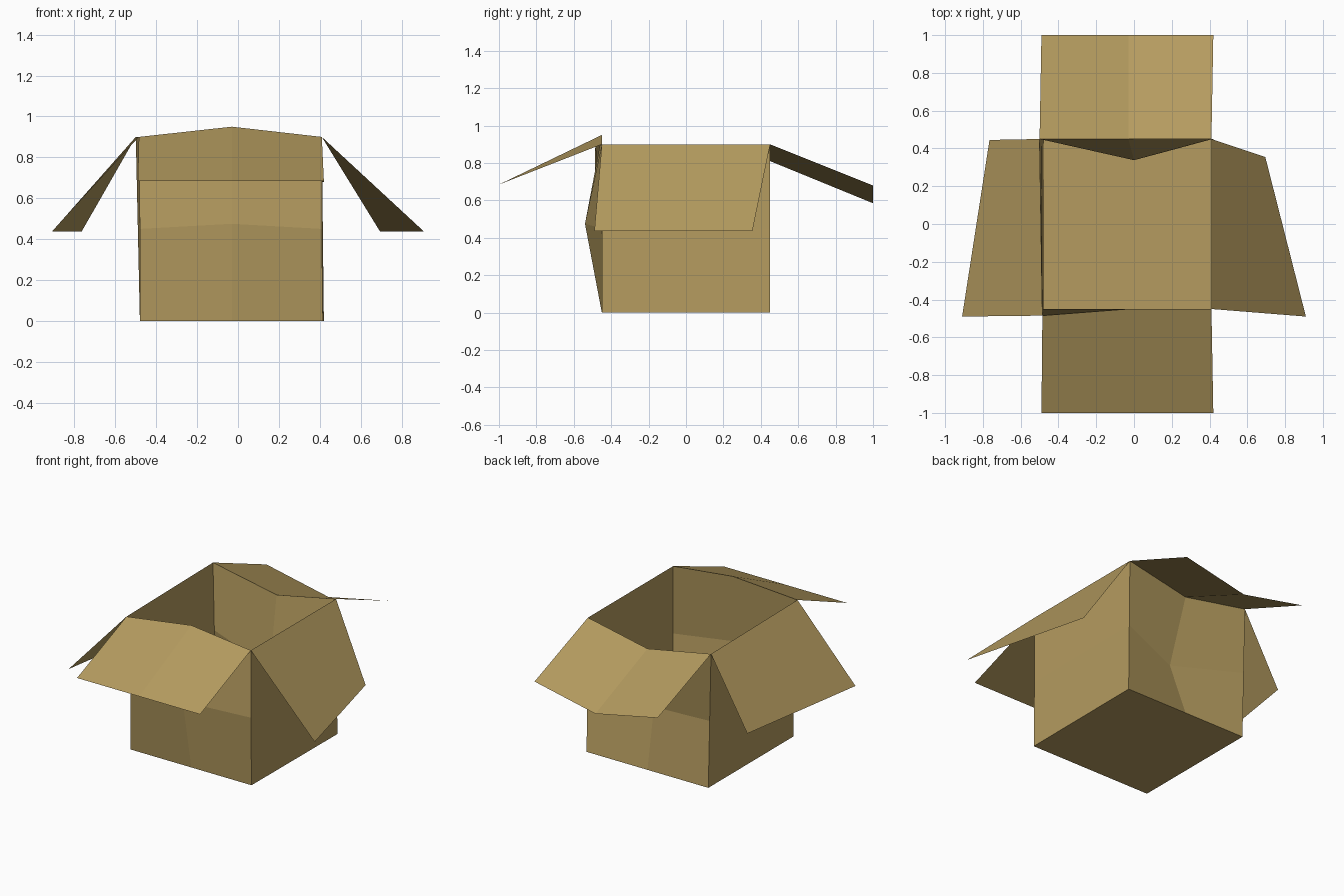
import bpy, bmesh

if "Cube" in bpy.data.objects:
    bpy.data.objects.remove(bpy.data.objects["Cube"])

card = bpy.data.materials.new("tan cardboard")
card.diffuse_color = (0.46, 0.33, 0.115, 1)
card.use_nodes = True
card.node_tree.nodes["Principled BSDF"].inputs["Base Color"].default_value = card.diffuse_color


def sheet(name, rows):
    """Flat-shaded sheet: a grid of faces through rows of points."""
    bm = bmesh.new()
    grid = [[bm.verts.new(p) for p in row] for row in rows]
    for low, high in zip(grid, grid[1:]):
        for i in range(len(low) - 1):
            bm.faces.new((low[i], low[i + 1], high[i + 1], high[i]))
    me = bpy.data.meshes.new(name)
    bm.to_mesh(me)
    bm.free()
    me.materials.append(card)
    ob = bpy.data.objects.new(name, me)
    bpy.context.collection.objects.link(ob)


# corner posts: bottom, middle and top point of each
front_left = [(-0.48, -0.45, 0), (-0.48, -0.45, 0.45), (-0.485, -0.485, 0.9)]
front_right = [(0.415, -0.45, 0), (0.41, -0.45, 0.45), (0.41, -0.45, 0.9)]
back_right = [(0.42, 0.45, 0), (0.415, 0.45, 0.45), (0.41, 0.45, 0.9)]
back_left = [(-0.48, 0.45, 0), (-0.49, 0.45, 0.45), (-0.5, 0.45, 0.9)]
# creased middles of the front and back walls
front_mid = [(-0.03, -0.45, 0), (-0.03, -0.54, 0.475), (-0.03, -0.45, 0.95)]
back_mid = [(-0.03, 0.45, 0), (0.0, 0.338, 0.37), (-0.03, 0.45, 0.81)]

# floor and walls
sheet("floor", [(back_left[0], back_mid[0], back_right[0]),
                (front_left[0], front_mid[0], front_right[0])])
walls = {
    "front_wall": (front_left, front_mid, front_right),
    "right_wall": (front_right, back_right),
    "back_wall": (back_right, back_mid, back_left),
    "left_wall": (back_left, front_left),
}
for name, posts in walls.items():
    sheet(name, list(zip(*posts)))

# folded-out flaps: wall top edge to outer edge
flaps = {
    "front_flap": [(-0.49, -1, 0.685), (-0.03, -1, 0.685), (0.42, -1, 0.685)],
    "right_flap": [(0.91, -0.49, 0.437), (0.695, 0.355, 0.437)],
    "back_flap": [(0.42, 1, 0.68), (-0.03, 1, 0.585), (-0.49, 1, 0.68)],
    "left_flap": [(-0.765, 0.445, 0.437), (-0.91, -0.49, 0.437)],
}
for name, outer in flaps.items():
    hinge = [post[2] for post in walls[name.replace("flap", "wall")]]
    sheet(name, [hinge, outer])
